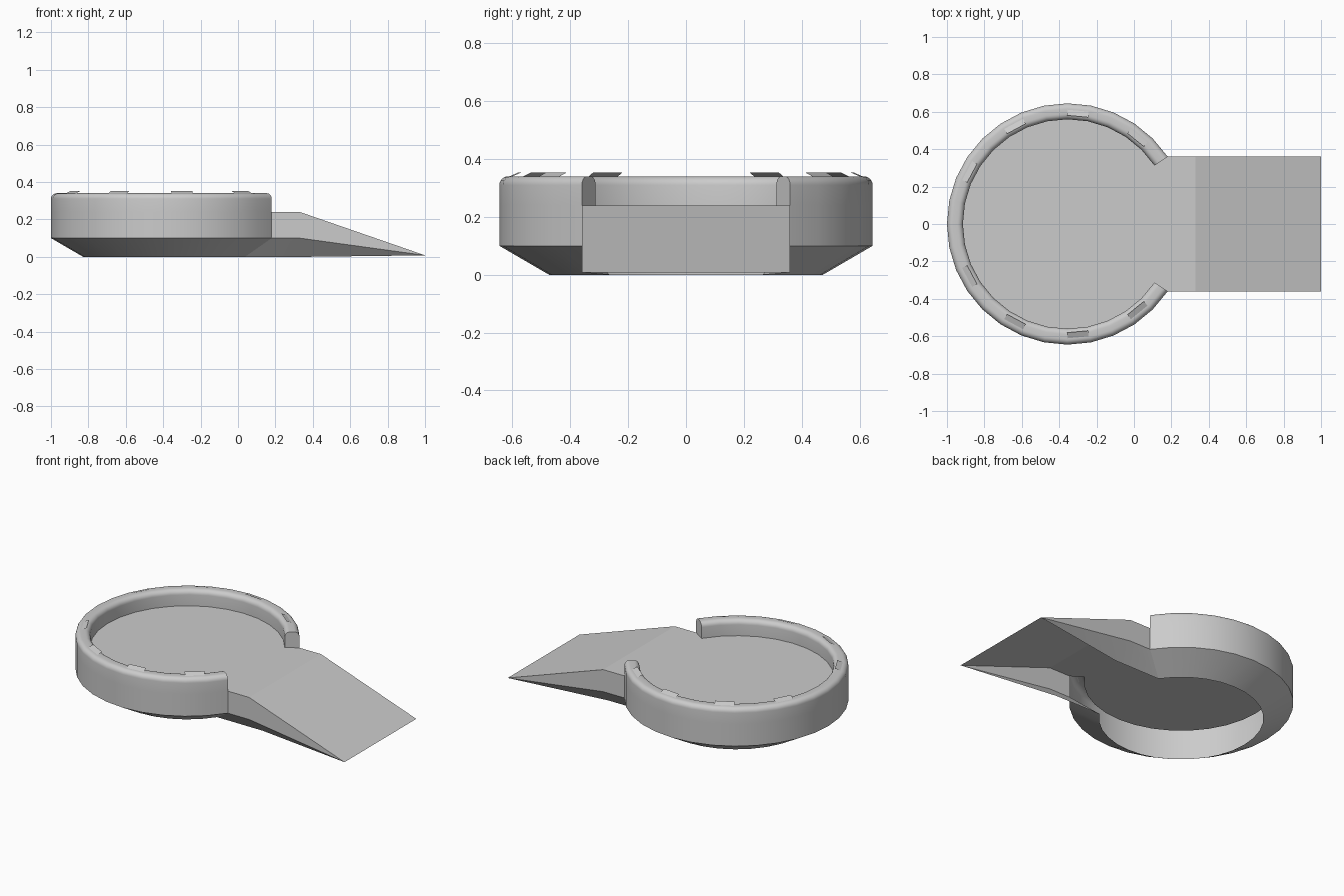
import bpy, bmesh, math
from mathutils import Matrix

if "Cube" in bpy.data.objects:
    bpy.data.objects.remove(bpy.data.objects["Cube"])

CX, A0, N = -0.355, math.radians(33.9), 26   # bowl centre, gap half-angle, arc segments


def finish(bm, name, angle=None):
    bmesh.ops.remove_doubles(bm, verts=bm.verts, dist=1e-5)
    bmesh.ops.recalc_face_normals(bm, faces=bm.faces)
    me = bpy.data.meshes.new(name)
    bm.to_mesh(me)
    bm.free()
    ob = bpy.data.objects.new(name, me)
    bpy.context.collection.objects.link(ob)
    if angle:
        bpy.context.view_layer.objects.active = ob
        ob.select_set(True)
        bpy.ops.object.shade_smooth_by_angle(angle=math.radians(angle))
        ob.select_set(False)
    return ob


# Open-bottomed dish shell with hollow raised rim and entry ramp
bm = bmesh.new()


def arc(r, z):
    step = (2 * math.pi - 2 * A0) / N
    return [bm.verts.new((CX + r * math.cos(A0 + i * step), r * math.sin(A0 + i * step), z))
            for i in range(N + 1)]


tips = [bm.verts.new((1, y, 0.008)) for y in (-0.36, 0.36)]


def ramp(x, y, z):
    return [bm.verts.new((x, -y, z)), tips[0], tips[1], bm.verts.new((x, y, z))]


def strip(a, b):
    for i in range(len(a) - 1):
        bm.faces.new((a[i], a[i + 1], b[i + 1], b[i]))


bottom, belt, deck = arc(0.473, 0), arc(0.645, 0.10), arc(0.645, 0.24)
r_bottom, r_belt, r_deck = ramp(0.36, 0.265, 0), ramp(0.33, 0.36, 0.10), ramp(0.33, 0.36, 0.24)
loops = [(bottom, r_bottom), (belt, r_belt), (deck, r_deck)]
for (a, ra), (b, rb) in zip(loops, loops[1:]):
    strip(a, b)
    for end, k, tip in ((-1, 0, tips[0]), (0, 3, tips[1])):   # ramp flanks
        bm.faces.new((a[end], ra[k], rb[k], b[end]))
        bm.faces.new((ra[k], tip, rb[k]))

# Rounded rim cross-section, from outside over the top to the floor
f = 0.03
prof = []
for r, start in ((0.645 - f, 0), (0.56 + f, math.pi / 2)):
    for k in range(7):
        t = start + math.pi / 2 * k / 6
        prof.append((r + f * math.cos(t), 0.34 - f + f * math.sin(t)))
prof.append((0.56, 0.24))
rim = [deck] + [arc(r, z) for r, z in prof]
for a, b in zip(rim, rim[1:]):
    strip(a, b)
for e in (0, -1):
    bm.faces.new([l[e] for l in rim])

# Floor and ramp top
bm.faces.new(rim[-1] + [deck[-1], r_deck[0], r_deck[3], deck[0]])
bm.faces.new(r_deck)
finish(bm, "dish_with_ramp", 17)

# Small flaps along the rim, raised on the inner edge
bm = bmesh.new()
for s in (1, -1):
    for deg in (51, 84.7, 118.3, 152):
        m = Matrix.Translation((CX, 0, 0)) @ Matrix.Rotation(s * math.radians(deg), 4, 'Z')
        v = [bm.verts.new(p) for p in ((0.578, -0.057, 0.353), (0.578, 0.057, 0.353),
                                       (0.613, 0.057, 0.338), (0.613, -0.057, 0.338))]
        bm.faces.new(v[::-1])
        bmesh.ops.transform(bm, matrix=m, verts=v)
me_flaps = finish(bm, "rim_flaps")
